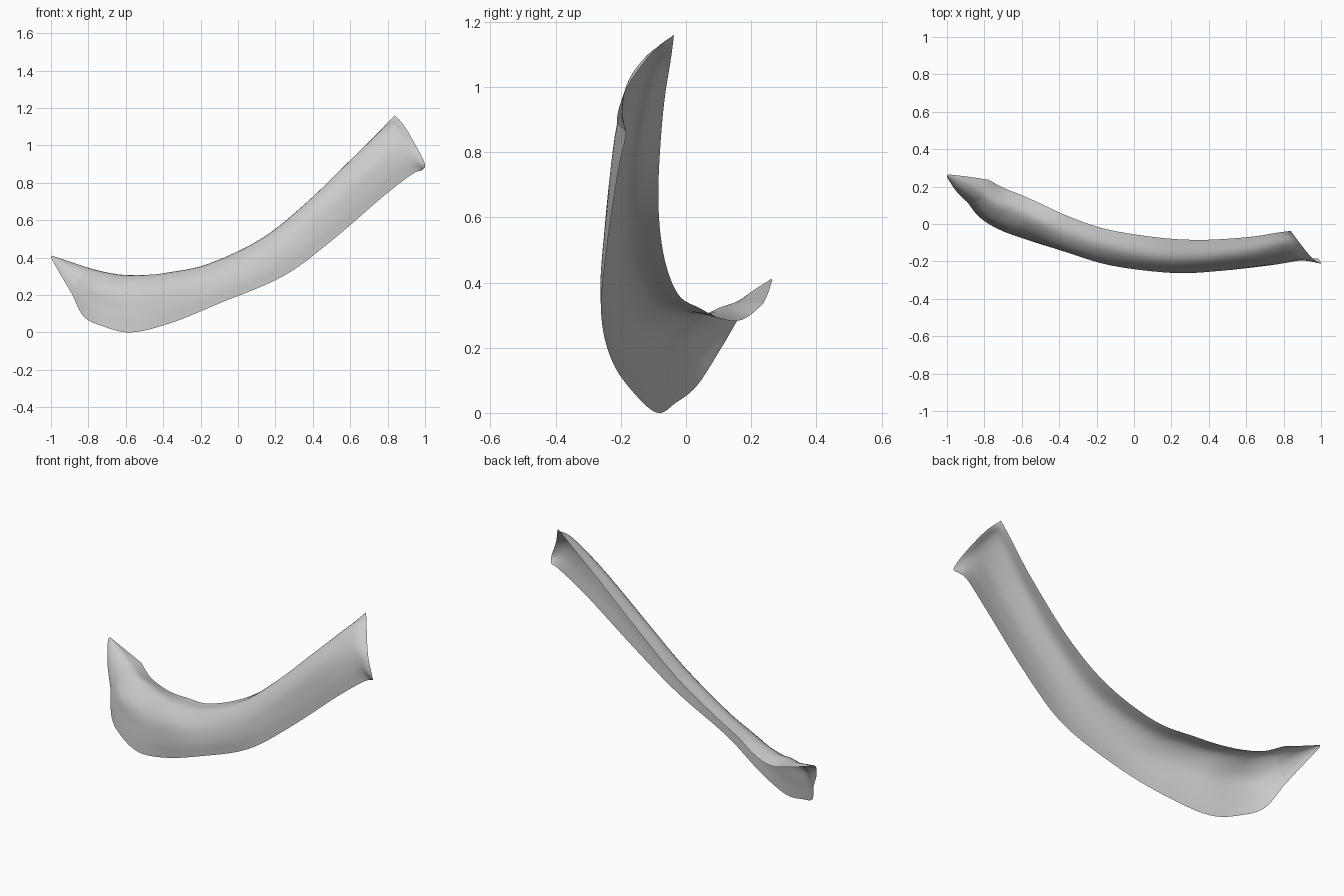
import bpy, bmesh
from mathutils import Vector

# one plain grey for everything
grey = bpy.data.materials.new("light grey")
grey.diffuse_color = (0.6, 0.6, 0.6, 1)


def smooth_path(pts, sub):
    """Catmull-Rom curve through the points, sub steps per span."""
    p = [Vector(v) for v in pts]
    p = [2 * p[0] - p[1]] + p + [2 * p[-1] - p[-2]]
    out = []
    for i in range(1, len(p) - 2):
        a, b, c, d = p[i - 1:i + 3]
        for k in range(sub):
            t = k / sub
            out.append(0.5 * (2 * b + (c - a) * t + (2 * a - 5 * b + 4 * c - d) * t * t
                              + (3 * b - a - 3 * c + d) * t ** 3))
    return out + [p[-2]]


def shell(name, stations, sub_long, sub_cross):
    """Open sheet lofted through cross-sections (lower edge -> back edge)."""
    rails = [smooth_path(r, sub_long) for r in zip(*stations)]
    rows = [smooth_path(s, sub_cross) for s in zip(*rails)]
    bm = bmesh.new()
    grid = [[bm.verts.new(v) for v in row] for row in rows]
    for r0, r1 in zip(grid, grid[1:]):
        for j in range(len(r0) - 1):
            bm.faces.new((r0[j], r1[j], r1[j + 1], r0[j + 1]))
    bmesh.ops.remove_doubles(bm, verts=bm.verts, dist=0.0005)
    for f in bm.faces:
        f.smooth = True
    me = bpy.data.meshes.new(name)
    bm.to_mesh(me)
    bm.free()
    me.materials.append(grey)
    ob = bpy.data.objects.new(name, me)
    bpy.context.collection.objects.link(ob)
    return ob


# seam shared by the tip and the long body
seam = [(-.89, .115, .21), (-.87, .112, .255), (-.837, .122, .305), (-.80, .16, .342), (-.78, .237, .335)]

# long curved body: lower edge, low front, mid front, ridge, back edge
body = [
    seam,
    [(-.825, .035, .085), (-.80, .03, .17), (-.77, .037, .25), (-.72, .10, .322), (-.69, .19, .295)],
    [(-.72, -.03, .032), (-.70, -.025, .13), (-.68, -.01, .235), (-.63, .07, .307), (-.59, .15, .282)],
    [(-.57, -.085, 0), (-.555, -.08, .11), (-.54, -.06, .22), (-.51, .01, .303), (-.48, .10, .292)],
    [(-.36, -.15, .05), (-.36, -.15, .15), (-.37, -.125, .25), (-.37, -.05, .315), (-.36, .045, .32)],
    [(-.10, -.225, .155), (-.12, -.22, .23), (-.14, -.19, .305), (-.16, -.12, .36), (-.16, -.025, .365)],
    [(.24, -.26, .30), (.20, -.26, .37), (.16, -.235, .445), (.13, -.175, .497), (.11, -.07, .492)],
    [(.50, -.245, .49), (.455, -.25, .56), (.41, -.235, .635), (.37, -.18, .69), (.35, -.085, .675)],
    [(.78, -.21, .73), (.73, -.22, .80), (.68, -.21, .88), (.63, -.15, .94), (.61, -.07, .925)],
    [(.93, -.185, .845), (.89, -.195, .93), (.845, -.175, 1.02), (.80, -.11, 1.095), (.775, -.045, 1.095)],
    [(.985, -.185, .867), (1, -.212, .90), (.95, -.18, 1.0), (.885, -.10, 1.11), (.838, -.037, 1.16)],
]
shell("curved_body", body, 6, 5)

# pointed tip beyond the seam
tip = [
    [(-1, .25, .40), (-1, .256, .405), (-.998, .26, .41), (-.995, .263, .41), (-.99, .265, .408)],
    [(-.95, .175, .31), (-.935, .178, .34), (-.912, .19, .364), (-.888, .217, .374), (-.88, .252, .368)],
    seam,
]
shell("pointed_tip", tip, 6, 5)
